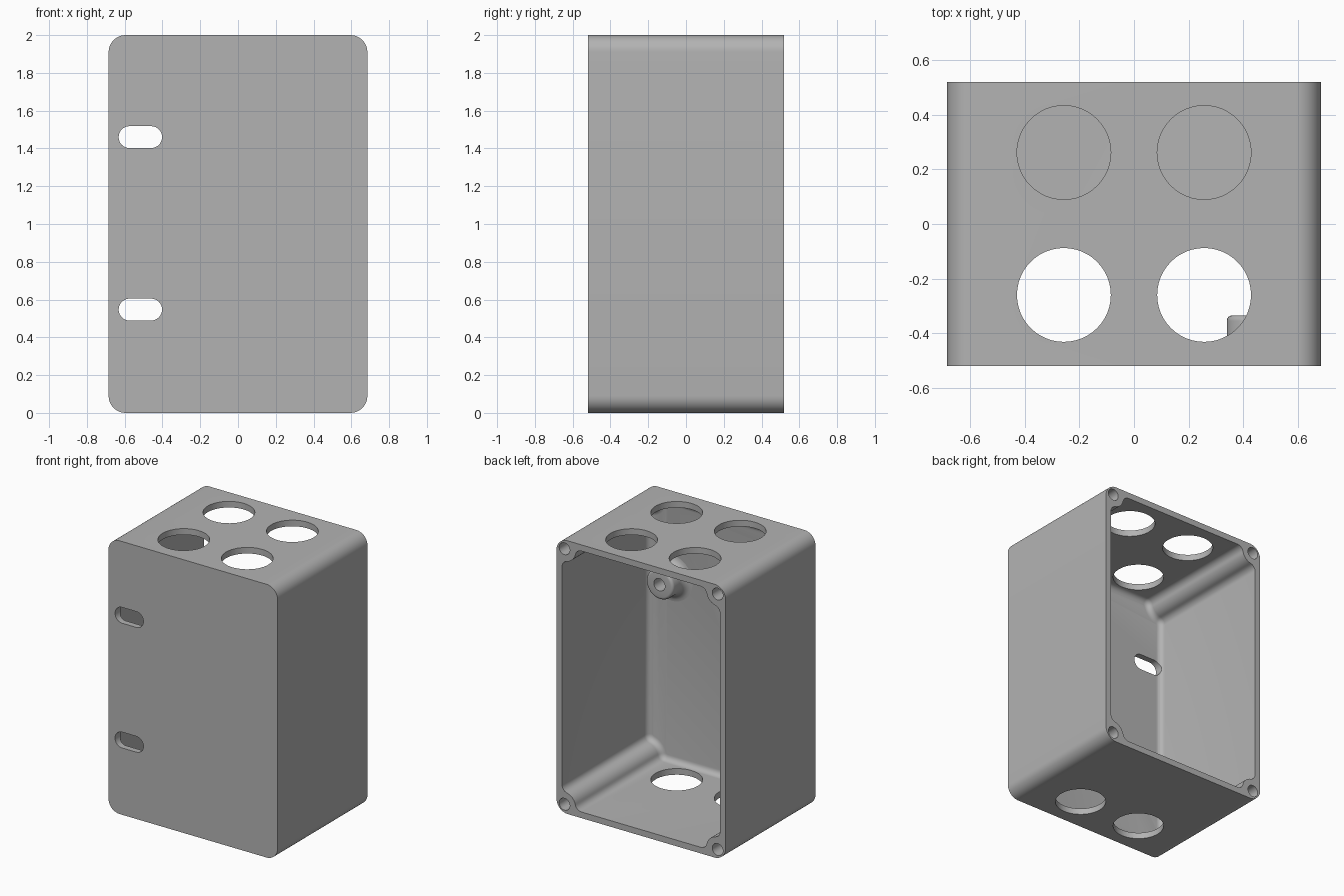
import bpy, bmesh, math
from mathutils import Vector, Matrix

if "Cube" in bpy.data.objects:
    bpy.data.objects.remove(bpy.data.objects["Cube"])

HALF_W, HALF_D, HALF_H = 0.685, 0.52, 1.0   # outer half sizes
WALL, CORNER = 0.045, 0.09
BOSS_R, BOSS_FILLET, BOSS_OUT = 0.09, 0.05, 0.02

grey = bpy.data.materials.new("cast_grey")
grey.use_nodes = True
colour = (0.45, 0.45, 0.45, 1)
grey.diffuse_color = colour
grey.node_tree.nodes["Principled BSDF"].inputs["Base Color"].default_value = colour


def arc(cx, cz, r, start, end, steps):
    return [(cx + r * math.cos(start + (end - start) * i / steps),
             cz + r * math.sin(start + (end - start) * i / steps)) for i in range(steps + 1)]


def four_corners(quarter, cx, cz):
    """Repeat a corner path (counter-clockwise, local to its centre) at all four corners."""
    pts = []
    for sx, sz in ((1, 1), (-1, 1), (-1, -1), (1, -1)):
        path = quarter if sx * sz > 0 else quarter[::-1]
        pts += [(sx * (cx + x), sz * (cz + z)) for x, z in path]
    return pts


def finish(name, bm):
    bmesh.ops.recalc_face_normals(bm, faces=bm.faces)
    mesh = bpy.data.meshes.new(name)
    bm.to_mesh(mesh)
    bm.free()
    mesh.materials.append(grey)
    ob = bpy.data.objects.new(name, mesh)
    bpy.context.collection.objects.link(ob)
    return ob


def prism(name, pts, y0, y1, floor_fillet=0):
    """Extrude an x-z outline from y0 to y1, centred at mid height."""
    bm = bmesh.new()
    face = bm.faces.new([bm.verts.new((x, y0, z + HALF_H)) for x, z in pts])
    rim = list(face.edges)
    top = bmesh.ops.extrude_face_region(bm, geom=[face], use_keep_orig=True)["geom"]
    bmesh.ops.translate(bm, verts=[v for v in top if isinstance(v, bmesh.types.BMVert)],
                        vec=(0, y1 - y0, 0))
    if floor_fillet:
        bmesh.ops.recalc_face_normals(bm, faces=bm.faces)
        bmesh.ops.bevel(bm, geom=rim, offset=floor_fillet, segments=5,
                        profile=0.5, affect='EDGES')
    return finish(name, bm)


def cylinder(name, radius, depth, centre, along_y=False):
    bm = bmesh.new()
    turn = Matrix.Rotation(math.pi / 2, 4, 'X') if along_y else Matrix()
    bmesh.ops.create_cone(bm, cap_ends=True, segments=48, radius1=radius, radius2=radius,
                          depth=depth, matrix=Matrix.Translation(centre) @ turn)
    return finish(name, bm)


def smooth(ob):
    bpy.ops.object.select_all(action='DESELECT')
    ob.select_set(True)
    bpy.context.view_layer.objects.active = ob
    bpy.ops.object.shade_smooth_by_angle(angle=math.radians(32))


# Outer shell
outline = four_corners(arc(0, 0, CORNER, 0, math.pi / 2, 10), HALF_W - CORNER, HALF_H - CORNER)
box = prism("box_shell", outline, -HALF_D, HALF_D)

# Cavity outline: straight walls that flow around a screw post in each corner
post_x, post_z = HALF_W - WALL - BOSS_OUT, HALF_H - WALL - BOSS_OUT
fx = BOSS_OUT - BOSS_FILLET
fz = -math.sqrt((BOSS_R + BOSS_FILLET) ** 2 - fx ** 2)
half = arc(fx, fz, BOSS_FILLET, 0, math.atan2(-fz, -fx), 6)
half += arc(0, 0, BOSS_R, math.atan2(fz, fx) % math.tau, math.pi * 1.25, 5)[1:]
corner = half + [(z, x) for x, z in half[-2::-1]]
cutters = [prism("cavity_cutter", four_corners(corner, post_x, post_z),
                 -HALF_D + WALL, HALF_D + 0.1, 0.04)]

# Conduit holes: four through the top, two through the bottom
for x in (-0.257, 0.257):
    cutters.append(cylinder("conduit_cutter", 0.172, 0.2, (x, 0.262, 2)))
    for z in (0, 2):
        cutters.append(cylinder("conduit_cutter", 0.172, 0.2, (x, -0.26, z)))

# Blind screw holes in the rim
for sx in (-1, 1):
    for sz in (-1, 1):
        cutters.append(cylinder("screw_cutter", 0.043, 0.6,
                                (sx * post_x, HALF_D, HALF_H + sz * post_z), True))

# Two mounting slots through the front
for z in (-0.453, 0.46):
    slot = arc(-0.46, z, 0.058, -math.pi / 2, math.pi / 2, 16)
    slot += arc(-0.574, z, 0.058, math.pi / 2, math.pi * 1.5, 16)
    cutters.append(prism("slot_cutter", slot, -HALF_D - 0.1, -HALF_D + 0.13))

bpy.context.view_layer.objects.active = box
for cutter in cutters:
    cutter.hide_render = True
    mod = box.modifiers.new("cut", 'BOOLEAN')
    mod.operation, mod.solver, mod.object = 'DIFFERENCE', 'EXACT', cutter
    bpy.ops.object.modifier_apply(modifier=mod.name)
for cutter in cutters:
    bpy.data.objects.remove(cutter)
smooth(box)

# Ground screw stud on the inside of the front wall, lathed with a flared foot
height, radius, flare = 0.14, 0.11, 0.06
profile = [(0, 0.02), (0.045, 0.02), (0.045, height), (radius - 0.02, height)]
profile += arc(radius - 0.02, height - 0.02, 0.02, math.pi / 2, 0, 4)[1:]
profile += arc(radius + flare, flare, flare, math.pi, math.pi * 1.5, 6)
profile.append((radius + flare, -0.02))
bm = bmesh.new()
verts = [bm.verts.new((r, y, 0)) for r, y in profile]
edges = [bm.edges.new(pair) for pair in zip(verts, verts[1:])]
bmesh.ops.spin(bm, geom=verts + edges, cent=(0, 0, 0), axis=(0, 1, 0),
               angle=math.tau, steps=40, use_duplicate=False)
bmesh.ops.remove_doubles(bm, verts=bm.verts, dist=0.0005)
bmesh.ops.translate(bm, verts=bm.verts, vec=Vector((0.45, -HALF_D + WALL, 1.39)))
stud = finish("ground_stud", bm)
smooth(stud)
